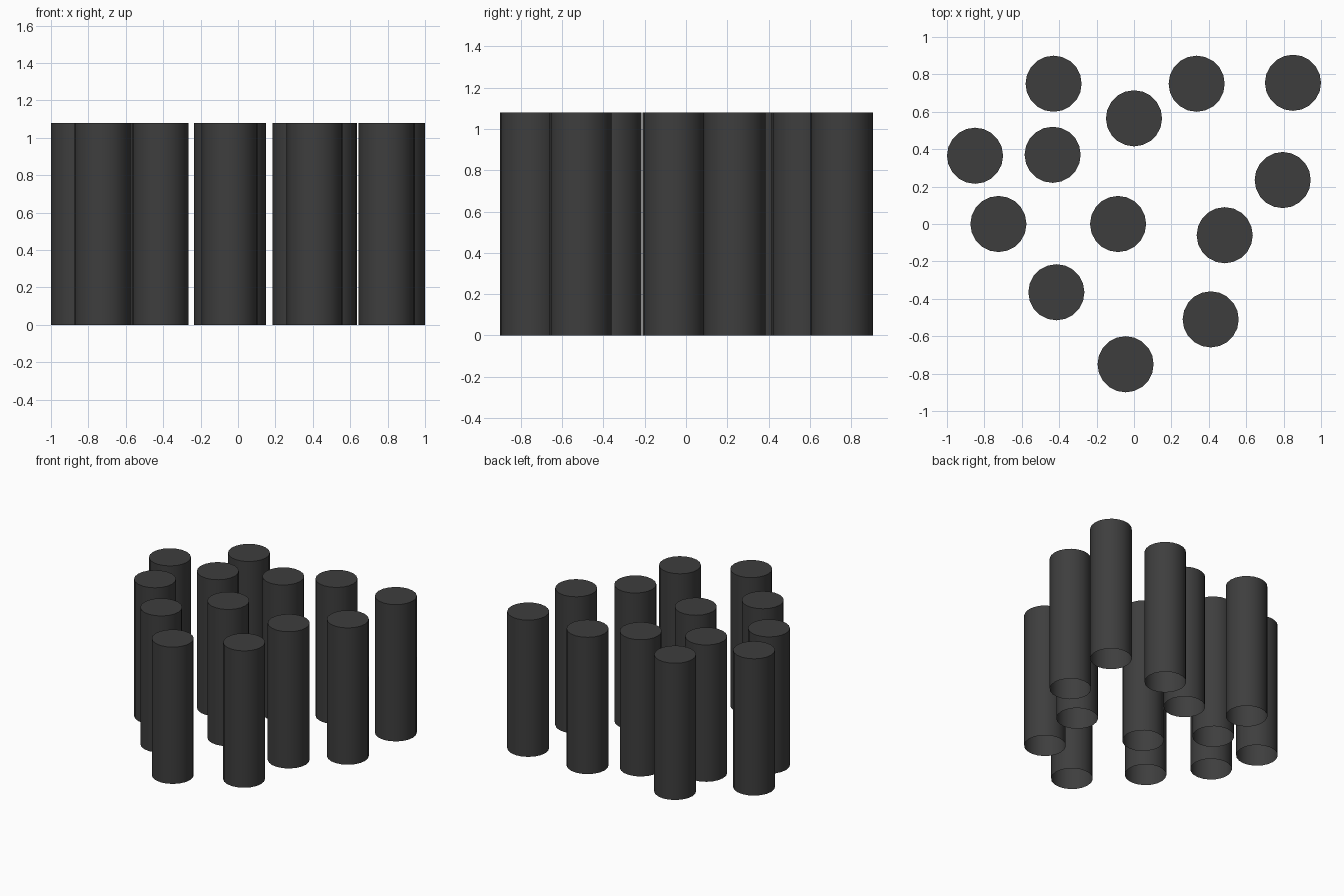
import bpy
import bmesh
from math import radians

old = bpy.data.objects.get("Cube")
if old:
    bpy.data.objects.remove(old, do_unlink=True)

RADIUS, HEIGHT, SIDES = 0.15, 1.08, 20

# Dark grey shared by every column
grey = bpy.data.materials.new("charcoal grey")
colour = (0.048, 0.048, 0.048, 1)
grey.diffuse_color = colour
grey.use_nodes = True
bsdf = next(n for n in grey.node_tree.nodes if n.type == "BSDF_PRINCIPLED")
bsdf.inputs["Base Color"].default_value = colour
bsdf.inputs["Roughness"].default_value = 0.8


def column_mesh():
    """Upright tube, capped on top and open underneath."""
    bm = bmesh.new()
    bmesh.ops.create_cone(bm, cap_ends=True, segments=SIDES,
                          radius1=RADIUS, radius2=RADIUS, depth=HEIGHT)
    bmesh.ops.translate(bm, verts=bm.verts, vec=(0, 0, HEIGHT / 2))
    bm.normal_update()
    bottom = [f for f in bm.faces if f.normal.z < -0.9]
    bmesh.ops.delete(bm, geom=bottom, context="FACES_ONLY")
    mesh = bpy.data.meshes.new("column")
    bm.to_mesh(mesh)
    bm.free()
    mesh.materials.append(grey)
    return mesh


# Scattered column centres, back to front
centres = [
    (-0.43, 0.75), (0.335, 0.75), (0.85, 0.755), (0.0, 0.565),
    (-0.85, 0.365), (-0.435, 0.37), (0.795, 0.235),
    (-0.725, 0.0), (-0.085, 0.0), (0.485, -0.06),
    (-0.415, -0.365), (0.41, -0.51), (-0.045, -0.75),
]

mesh = column_mesh()
bpy.ops.object.select_all(action="DESELECT")
for i, (x, y) in enumerate(centres, 1):
    column = bpy.data.objects.new(f"column_{i}", mesh)
    column.location = (x, y, 0)
    bpy.context.collection.objects.link(column)

# Round sides, crisp rim
bpy.context.view_layer.objects.active = column
column.select_set(True)
bpy.ops.object.shade_smooth_by_angle(angle=radians(35))
